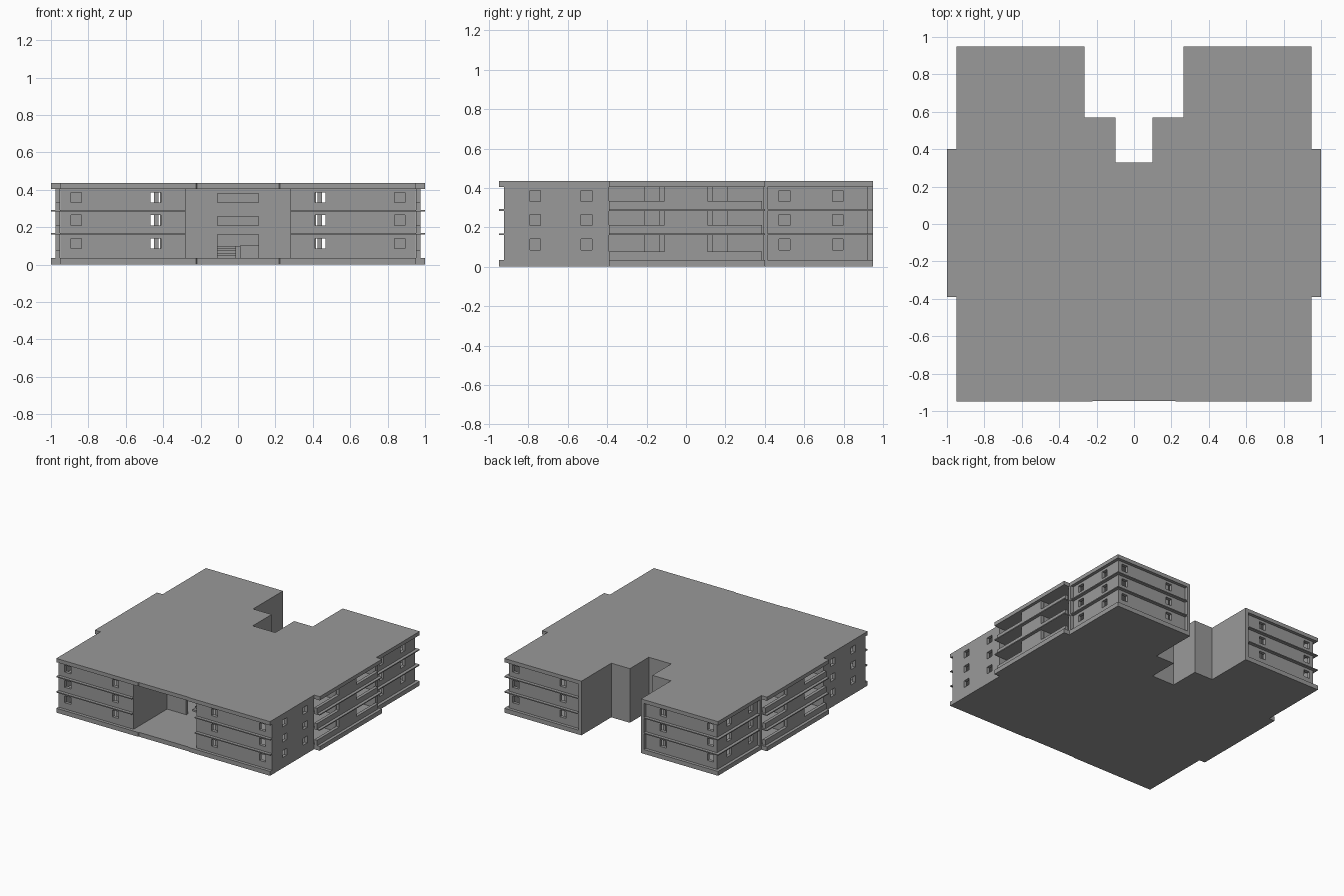
import bpy, bmesh
from mathutils import Vector

if "Cube" in bpy.data.objects:
    bpy.data.objects.remove(bpy.data.objects["Cube"])

concrete = bpy.data.materials.new("concrete_grey")
concrete.use_nodes = True
GREY = (0.32, 0.32, 0.32, 1)
concrete.diffuse_color = GREY
concrete.node_tree.nodes["Principled BSDF"].inputs["Base Color"].default_value = GREY


def finish(name, bm, mirror=False):
    bmesh.ops.recalc_face_normals(bm, faces=bm.faces)
    mesh = bpy.data.meshes.new(name)
    bm.to_mesh(mesh)
    bm.free()
    mesh.materials.append(concrete)
    obj = bpy.data.objects.new(name, mesh)
    bpy.context.collection.objects.link(obj)
    if mirror:
        mod = obj.modifiers.new("mirror", 'MIRROR')
        mod.use_mirror_merge = False
    return obj


def slab(name, half, z0, z1):
    """Horizontal plate from the right half of its outline."""
    pts = half + [(-x, y) for x, y in reversed(half)]
    bm = bmesh.new()
    face = bm.faces.new([bm.verts.new((x, y, z0)) for x, y in pts])
    new = bmesh.ops.extrude_face_region(bm, geom=[face])
    verts = [v for v in new["geom"] if isinstance(v, bmesh.types.BMVert)]
    bmesh.ops.translate(bm, vec=(0, 0, z1 - z0), verts=verts)
    return finish(name, bm)


def wall(bm, a, b, z0, z1, holes=(), thick=0.025):
    """Upright wall from a to b, thickened to its left; holes are (s0, s1, z0, z1)."""
    a, b = Vector((*a, 0)), Vector((*b, 0))
    length, d = (b - a).length, (b - a).normalized()
    ss = sorted({0, length, *(s for h in holes for s in h[:2])})
    zs = sorted({z0, z1, *(z for h in holes for z in h[2:])})
    grid = {}

    def vert(s, z):
        if (s, z) not in grid:
            grid[s, z] = bm.verts.new(a + d * s + Vector((0, 0, z)))
        return grid[s, z]

    faces = []
    for s0, s1 in zip(ss, ss[1:]):
        for u0, u1 in zip(zs, zs[1:]):
            s, u = (s0 + s1) / 2, (u0 + u1) / 2
            if not any(h[0] < s < h[1] and h[2] < u < h[3] for h in holes):
                faces.append(bm.faces.new([vert(s0, u0), vert(s1, u0), vert(s1, u1), vert(s0, u1)]))
    new = bmesh.ops.extrude_face_region(bm, geom=faces)
    verts = [v for v in new["geom"] if isinstance(v, bmesh.types.BMVert)]
    bmesh.ops.translate(bm, vec=Vector((-d.y, d.x, 0)) * thick, verts=verts)


def box(bm, lo, hi):
    lo, hi = Vector(lo), Vector(hi)
    cube = bmesh.ops.create_cube(bm, size=1)
    bmesh.ops.scale(bm, vec=hi - lo, verts=cube["verts"])
    bmesh.ops.translate(bm, vec=(lo + hi) / 2, verts=cube["verts"])


# Slabs: base, floors and roof
BACK = [(0.95, -0.39), (1, -0.39), (1, 0.4), (0.95, 0.4), (0.95, 0.95),
        (0.265, 0.95), (0.265, 0.57), (0.1, 0.57), (0.1, 0.33)]
PLATE = [(0.22, -0.945), (0.225, -0.95), (0.95, -0.95)] + BACK
FLOOR = [(0.28, -0.5), (0.28, -0.95), (0.95, -0.95)] + BACK
slab("base_slab", PLATE, 0, 0.035)
slab("first_floor_slab", FLOOR, 0.161, 0.169)
slab("second_floor_slab", FLOOR, 0.284, 0.292)
slab("roof_slab", PLATE, 0.405, 0.435)

# Storeys: floor level, ceiling level, window sill
STOREYS = [("ground", 0.035, 0.161, 0.085),
           ("first", 0.169, 0.284, 0.209),
           ("second", 0.292, 0.405, 0.331)]
WIN = 0.055

for name, z0, z1, sill in STOREYS:
    def windows(*centres):
        return [(c - WIN / 2, c + WIN / 2, sill, sill + WIN) for c in centres]

    # Outer walls, run counter-clockwise round the right half
    bm = bmesh.new()
    entry = (0, 0.11, z0, z1) if name == "ground" else (0, 0.11, sill, sill + 0.048)
    wall(bm, (0, -0.5), (0.28, -0.5), z0, z1, [entry])
    wall(bm, (0.28, -0.5), (0.28, -0.925), z0, z1)
    wall(bm, (0.28, -0.925), (0.95, -0.925), z0, z1, windows(0.16, 0.585))
    wall(bm, (0.95, -0.925), (0.95, -0.39), z0, z1, windows(0.16, 0.42))
    wall(bm, (0.925, 0.39), (0.925, 0.925), z0, z1, windows(0.11, 0.38))
    wall(bm, (0.925, 0.925), (0.265, 0.925), z0, z1, windows(0.06, 0.48))
    run = [(0.265, 0.95), (0.265, 0.57), (0.1, 0.57), (0.1, 0.33), (0, 0.33)]
    for a, b in zip(run, run[1:]):
        wall(bm, a, b, z0, z1)
    finish(name + "_outer_walls", bm, mirror=True)

    # Side balconies: parapets either side of a solid centre bay
    bm = bmesh.new()
    rail = z0 + 0.043
    wall(bm, (0.976, -0.39), (0.976, 0.385), z0, z1,
         [(0, 0.28, rail, z1), (0.5, 0.775, rail, z1)])
    wall(bm, (0.7, -0.4), (0.7, 0.4), z0, z1)
    for y in (-0.415, -0.11, 0.085, 0.39):
        wall(bm, (0.7, y), (0.95, y), z0, z1)
    for y in (-0.21, 0.135):
        box(bm, (0.7, y, z0), (0.76, y + 0.075, z1))
    finish(name + "_balconies", bm, mirror=True)

    # Room partitions and hall back wall
    bm = bmesh.new()
    wall(bm, (0.45, -0.9), (0.45, -0.45), z0, z1)
    wall(bm, (0.45, 0.45), (0.45, 0.9), z0, z1)
    wall(bm, (0, -0.1), (0.28, -0.1), z0, z1)
    wall(bm, (0.28, -0.1), (0.28, -0.5), z0, z1)
    finish(name + "_partitions", bm, mirror=True)

# Entrance stair with landing and side block
bm = bmesh.new()
STEPS = 5
for i in range(STEPS):
    y = -0.42 + i * 0.03
    box(bm, (-0.11, y, 0.035), (-0.01, -0.2, 0.035 + (i + 1) * 0.013))
finish("entrance_stair", bm)
bm = bmesh.new()
box(bm, (-0.11, -0.2, 0.035), (0.11, -0.1, 0.1))
box(bm, (0.01, -0.42, 0.035), (0.11, -0.2, 0.103))
finish("stair_landing", bm)
